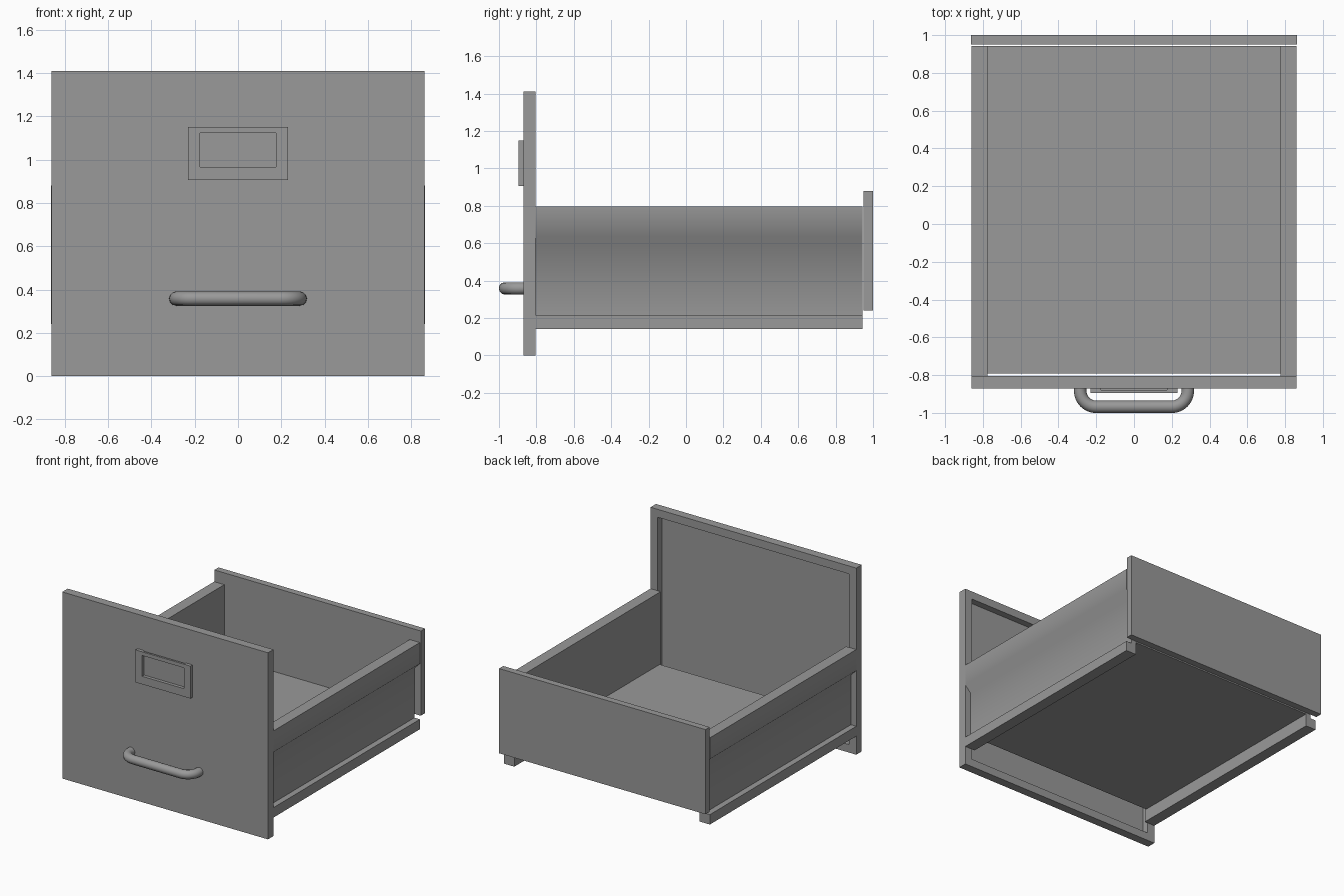
import bpy, bmesh, math
from mathutils import Vector

cube = bpy.data.objects.get("Cube")
if cube:
    bpy.data.objects.remove(cube, do_unlink=True)

# Single painted-steel colour
GREY = (0.32, 0.32, 0.32, 1)
steel = bpy.data.materials.new("grey_steel")
steel.use_nodes = True
steel.diffuse_color = GREY
steel.node_tree.nodes["Principled BSDF"].inputs["Base Color"].default_value = GREY


def add_object(name, bm):
    bmesh.ops.recalc_face_normals(bm, faces=bm.faces[:])
    mesh = bpy.data.meshes.new(name)
    bm.to_mesh(mesh)
    bm.free()
    mesh.materials.append(steel)
    obj = bpy.data.objects.new(name, mesh)
    bpy.context.collection.objects.link(obj)
    return obj


def add_box(bm, x, y, z):
    verts = bmesh.ops.create_cube(bm, size=1)["verts"]
    for v in verts:
        v.co = Vector([(a + b) / 2 + c * (b - a) for (a, b), c in zip((x, y, z), v.co)])


def box(name, x, y, z):
    bm = bmesh.new()
    add_box(bm, x, y, z)
    return add_object(name, bm)


def smooth(obj, degrees):
    bpy.ops.object.select_all(action='DESELECT')
    obj.select_set(True)
    bpy.context.view_layer.objects.active = obj
    bpy.ops.object.shade_smooth_by_angle(angle=math.radians(degrees))


FRONT, BACK = -0.805, 0.943   # ends of the drawer body
WALL, OUTER = 0.775, 0.86     # inner and outer faces of the side walls

# Front panel, hollowed out from behind
bm = bmesh.new()
add_box(bm, (-OUTER, OUTER), (-0.87, FRONT), (0, 1.41))
bm.normal_update()
rear = max(bm.faces, key=lambda f: f.calc_center_median().y)
bmesh.ops.inset_individual(bm, faces=[rear], thickness=0.085)
pushed = bmesh.ops.extrude_discrete_faces(bm, faces=[rear])["faces"]
bmesh.ops.translate(bm, vec=(0, -0.05, 0), verts=pushed[0].verts[:])
add_object("front_panel", bm)

# Back panel and floor
box("back_panel", (-0.863, 0.863), (0.95, 1), (0.24, 0.88))
box("drawer_floor", (-WALL, WALL), (-0.792, BACK), (0.235, 0.25))

# Side walls: flush top band, chamfer into a runner channel, bottom rail
CHANNEL = OUTER - 0.045
profile = [(WALL, 0.14), (OUTER, 0.14), (OUTER, 0.215), (CHANNEL, 0.215),
           (CHANNEL, 0.59), (OUTER, 0.635), (OUTER, 0.795), (WALL, 0.795)]
for name, side in (("left_side_wall", 1), ("right_side_wall", -1)):
    bm = bmesh.new()
    face = bm.faces.new([bm.verts.new((side * x, FRONT, z)) for x, z in profile])
    new = bmesh.ops.extrude_face_region(bm, geom=[face])["geom"]
    bmesh.ops.translate(bm, vec=(0, BACK - FRONT, 0),
                        verts=[g for g in new if isinstance(g, bmesh.types.BMVert)])
    smooth(add_object(name, bm), 50)

# Label holder: a frame with a card slot open at the top
bm = bmesh.new()
for side in (-1, 1):
    add_box(bm, sorted((side * 0.175, side * 0.23)), (-0.895, -0.87), (0.905, 1.15))
add_box(bm, (-0.175, 0.175), (-0.895, -0.87), (0.905, 0.965))
add_box(bm, (-0.175, 0.175), (-0.895, -0.88), (1.122, 1.15))
add_object("label_holder", bm)

# Pull handle: a bent round bar
R, LEG_X, BAR_Y, HANDLE_Z = 0.085, 0.285, -0.968, 0.358
half = [(LEG_X, -0.865)]
for i in range(9):
    a = math.pi / 2 * i / 8
    half.append((LEG_X - R + R * math.cos(a), BAR_Y + R - R * math.sin(a)))
path = half + [(-x, y) for x, y in reversed(half)]
curve = bpy.data.curves.new("pull_handle", 'CURVE')
curve.dimensions = '3D'
curve.bevel_depth = 0.033
curve.bevel_resolution = 4
curve.use_fill_caps = True
spline = curve.splines.new('POLY')
spline.points.add(len(path) - 1)
for point, (x, y) in zip(spline.points, path):
    point.co = (x, y, HANDLE_Z, 1)
curve.materials.append(steel)
handle = bpy.data.objects.new("pull_handle", curve)
bpy.context.collection.objects.link(handle)
bpy.ops.object.select_all(action='DESELECT')
handle.select_set(True)
bpy.context.view_layer.objects.active = handle
bpy.ops.object.convert(target='MESH')
smooth(bpy.context.view_layer.objects.active, 50)
